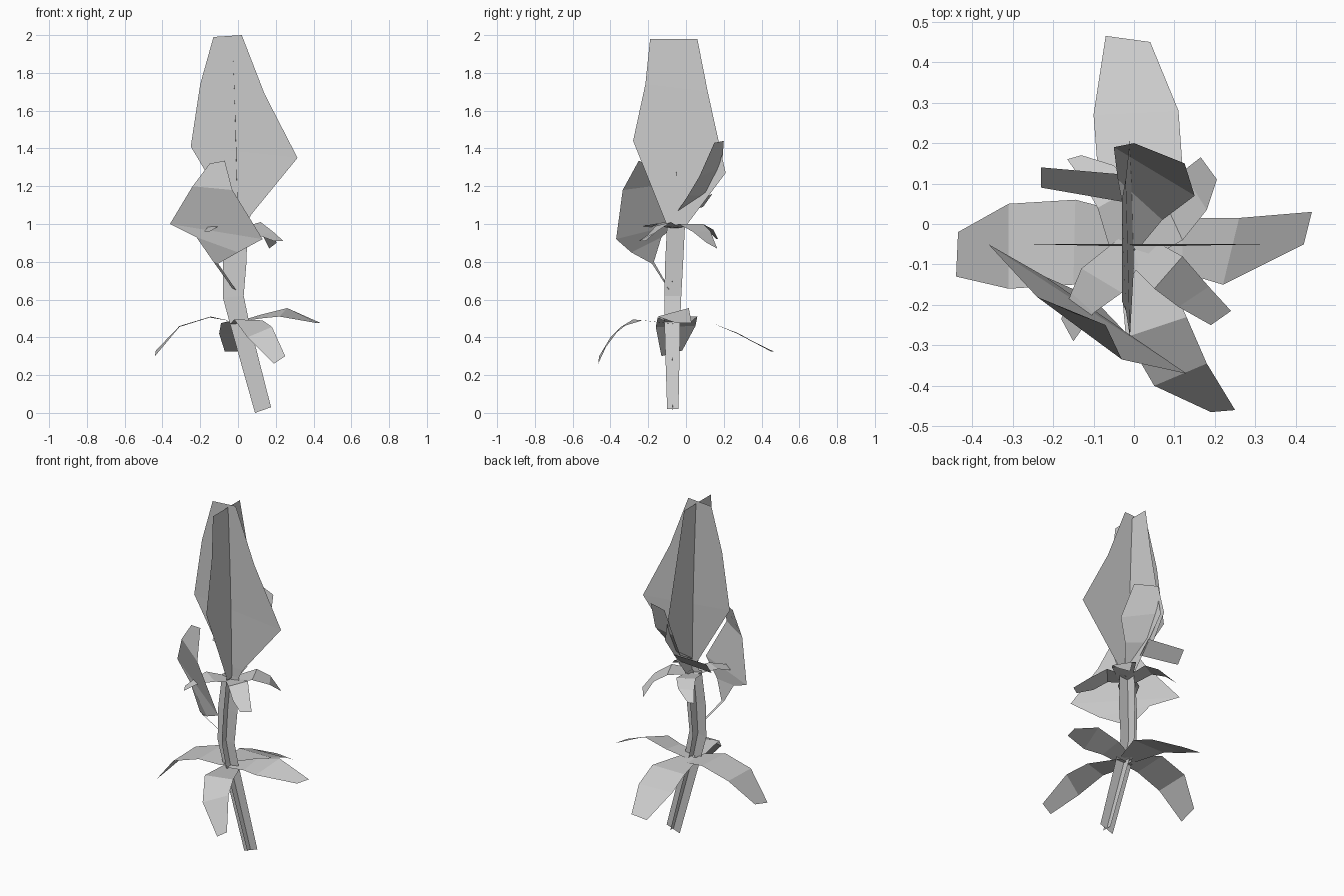
import bpy


def card(name, rows):
    """Flat-faced strip: each row is a left point and a right point."""
    verts = [p for row in rows for p in row]
    faces = [(2 * i, 2 * i + 1, 2 * i + 3, 2 * i + 2) for i in range(len(rows) - 1)]
    mesh = bpy.data.meshes.new(name)
    mesh.from_pydata(verts, [], faces)
    mesh.update()
    ob = bpy.data.objects.new(name, mesh)
    bpy.context.collection.objects.link(ob)
    return ob


def front_card(name, rows):
    """Card facing the front; row = left x, left z, right x, right z, y."""
    return card(name, [((a, y, b), (c, y, d)) for a, b, c, d, y in rows])


def side_card(name, rows):
    """Card facing the side; row = front y, front z, back y, back z, x."""
    return card(name, [((x, a, b), (x, c, d)) for a, b, c, d, x in rows])


# Stem: two crossed bent strips
front_card("stem_front", [(0.09, 0.0, 0.175, 0.03, -0.07), (-0.045, 0.48, 0.055, 0.5, -0.075),
                          (-0.08, 0.61, 0.03, 0.62, -0.075), (-0.08, 0.8, 0.045, 0.8, -0.07),
                          (-0.06, 1.0, 0.05, 1.0, -0.06)])
side_card("stem_side", [(-0.1, 0.02, -0.04, 0.02, 0.13), (-0.115, 0.5, -0.03, 0.5, 0.0),
                        (-0.115, 0.62, -0.025, 0.62, -0.025), (-0.11, 0.8, -0.015, 0.8, -0.018),
                        (-0.1, 1.0, -0.005, 1.0, -0.005)])

# Flower head: two crossed tall petals
front_card("flower_front", [(-0.05, 0.99, 0.04, 0.99, -0.055), (-0.035, 1.05, 0.07, 1.05, -0.055),
                            (-0.25, 1.41, 0.315, 1.35, -0.05), (-0.2, 1.74, 0.14, 1.69, -0.05),
                            (-0.13, 1.99, 0.02, 2.0, -0.05)])
side_card("flower_side", [(-0.1, 0.99, 0.0, 0.99, 0.0), (-0.28, 1.44, 0.21, 1.27, -0.01),
                          (-0.215, 1.74, 0.115, 1.7, -0.02), (-0.19, 1.98, 0.06, 1.98, -0.03)])

# Large lower leaves
card("lower_leaf_right", [((-0.01, -0.02, 0.48), (-0.01, -0.11, 0.48)),
                          ((0.12, 0.015, 0.52), (0.12, -0.12, 0.5)),
                          ((0.26, 0.015, 0.555), (0.22, -0.15, 0.51)),
                          ((0.44, 0.03, 0.475), (0.42, -0.05, 0.475))])
card("lower_leaf_left", [((-0.03, 0.03, 0.485), (-0.03, -0.11, 0.485)),
                         ((-0.145, 0.06, 0.51), (-0.15, -0.15, 0.505)),
                         ((-0.31, 0.05, 0.46), (-0.31, -0.16, 0.455)),
                         ((-0.435, -0.02, 0.33), (-0.44, -0.13, 0.3))])
card("lower_leaf_front", [((-0.04, -0.06, 0.47), (0.05, -0.05, 0.47)),
                          ((-0.02, -0.28, 0.495), (0.13, -0.23, 0.49)),
                          ((0.05, -0.40, 0.40), (0.18, -0.345, 0.455)),
                          ((0.19, -0.465, 0.26), (0.25, -0.46, 0.3))])
card("lower_leaf_back", [((-0.05, -0.05, 0.485), (0.05, -0.05, 0.485)),
                         ((-0.09, 0.14, 0.475), (0.12, 0.14, 0.475)),
                         ((-0.1, 0.27, 0.42), (0.11, 0.28, 0.42)),
                         ((-0.07, 0.465, 0.325), (0.04, 0.45, 0.325))])

# Small leaves under the flower
card("upper_leaf_front_right", [((0.03, -0.03, 0.98), (-0.02, -0.09, 0.98)),
                                ((0.12, -0.08, 1.01), (0.05, -0.16, 0.99)),
                                ((0.185, -0.155, 0.96), (0.11, -0.205, 0.94)),
                                ((0.24, -0.215, 0.91), (0.19, -0.25, 0.91))])
card("upper_leaf_back_right", [((-0.02, -0.04, 0.98), (0.03, -0.09, 0.98)),
                               ((0.06, 0.09, 1.0), (0.12, -0.04, 1.0)),
                               ((0.12, 0.13, 0.96), (0.18, 0.035, 0.96)),
                               ((0.165, 0.165, 0.87), (0.205, 0.11, 0.9))])
card("upper_leaf_front_left", [((-0.03, -0.03, 0.98), (0.02, -0.09, 0.98)),
                               ((-0.13, -0.11, 1.01), (-0.03, -0.17, 1.0)),
                               ((-0.155, -0.17, 0.99), (-0.1, -0.22, 0.99)),
                               ((-0.18, -0.235, 0.96), (-0.15, -0.29, 0.96))])
card("upper_leaf_back_left", [((-0.06, -0.06, 0.98), (0.02, -0.04, 0.98)),
                              ((-0.09, 0.04, 1.0), (0.0, 0.09, 1.0)),
                              ((-0.13, 0.11, 0.97), (-0.05, 0.145, 0.97)),
                              ((-0.165, 0.16, 0.92), (-0.13, 0.17, 0.92))])

# Side bud on its stalk
card("bud_stalk", [((-0.03, -0.09, 0.66), (-0.01, -0.09, 0.65)),
                   ((-0.13, -0.17, 0.8), (-0.105, -0.18, 0.79))])
card("front_bud", [((-0.13, -0.17, 0.8), (-0.105, -0.18, 0.79)),
                   ((-0.22, -0.13, 0.93), (0.0, -0.29, 0.85)),
                   ((-0.36, -0.05, 1.0), (0.13, -0.37, 0.92)),
                   ((-0.24, -0.18, 1.2), (-0.03, -0.335, 1.18)),
                   ((-0.15, -0.22, 1.32), (-0.07, -0.25, 1.335))])

# Leaf and narrow strip behind the flower
card("back_bud", [((-0.01, -0.05, 1.06), (0.02, -0.05, 1.06)),
                  ((-0.04, 0.11, 1.15), (0.07, 0.01, 1.15)),
                  ((-0.05, 0.19, 1.3), (0.15, 0.07, 1.25)),
                  ((0.0, 0.2, 1.44), (0.125, 0.15, 1.43))])
card("back_strip", [((0.0, 0.05, 1.08), (0.0, 0.12, 1.15)),
                    ((-0.23, 0.09, 1.09), (-0.23, 0.14, 1.16))])
